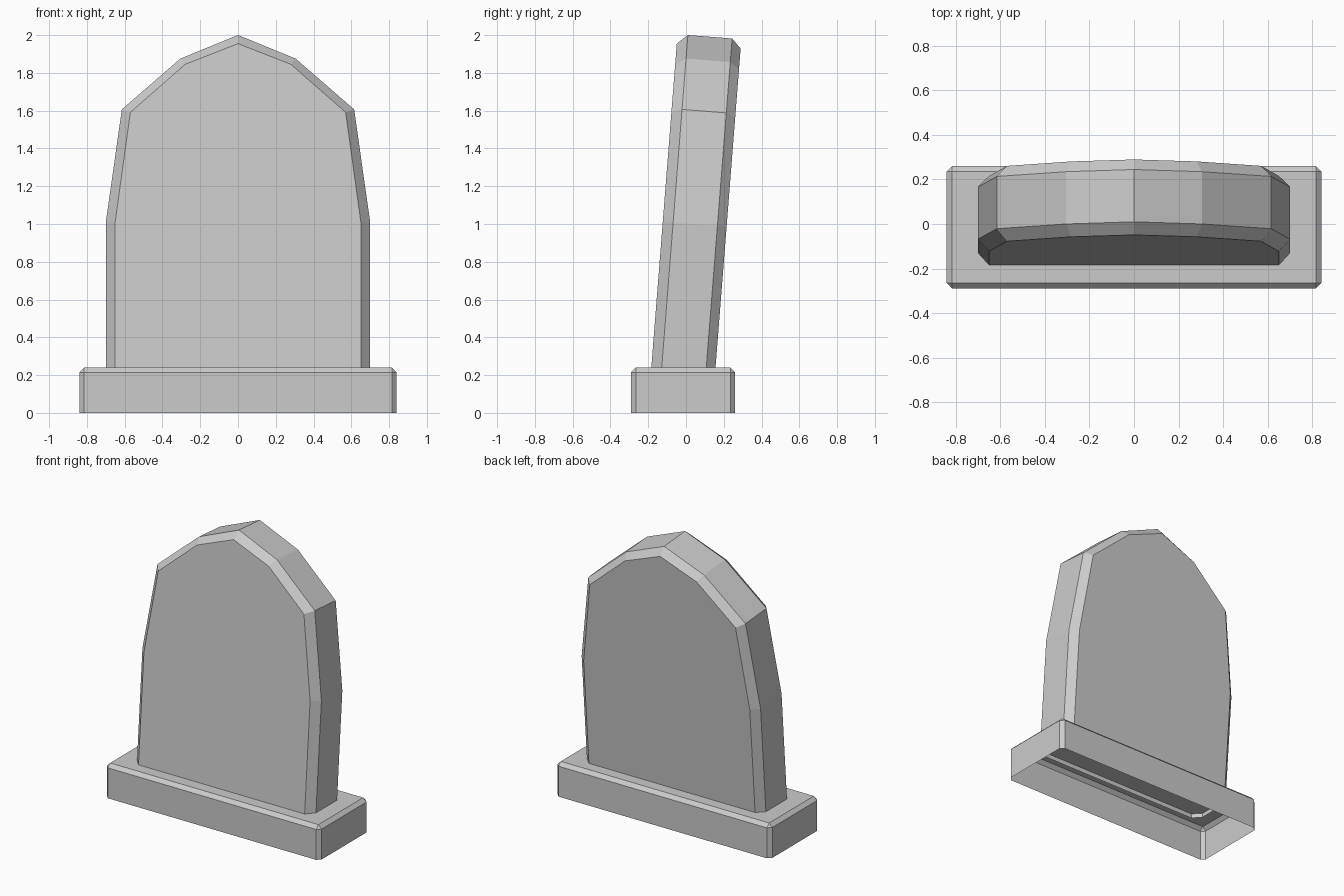
import bpy, bmesh, math

if "Cube" in bpy.data.objects:
    bpy.data.objects.remove(bpy.data.objects["Cube"])

LEAN = math.radians(4.5)
FLOOR = 0.21          # open lower rim of the slab, just inside the base


def finish(bm, name):
    bmesh.ops.recalc_face_normals(bm, faces=bm.faces)
    mesh = bpy.data.meshes.new(name)
    bm.to_mesh(mesh)
    bm.free()
    obj = bpy.data.objects.new(name, mesh)
    bpy.context.collection.objects.link(obj)
    return obj


def lean(x, u, v):
    # tilt a point backwards about the x axis; the lowest row stays level
    if v is None:
        v = (FLOOR + u * math.sin(LEAN)) / math.cos(LEAN)
    return (x, u * math.cos(LEAN) + v * math.sin(LEAN),
            v * math.cos(LEAN) - u * math.sin(LEAN))


# base: bevelled block, open underneath
bm = bmesh.new()
bmesh.ops.create_cube(bm, size=1)
for v in bm.verts:
    v.co.x *= 1.68
    v.co.y = v.co.y * 0.55 - 0.015
    v.co.z = (v.co.z + 0.5) * 0.24
edges = [e for e in bm.edges if max(v.co.z for v in e.verts) > 0.1]
bmesh.ops.bevel(bm, geom=edges, offset=0.025, segments=1,
                profile=0.5, affect='EDGES')
bottom = [f for f in bm.faces if all(v.co.z < 0.001 for v in f.verts)]
bmesh.ops.delete(bm, geom=bottom, context='FACES')
finish(bm, "base")

# slab: four outline rings from front to back, open at the bottom
outer = [(0.70, None), (0.70, 1.0), (0.615, 1.60), (0.305, 1.87)]
inner = [(0.65, None), (0.65, 1.0), (0.57, 1.58), (0.28, 1.835)]
rings = [(inner, 1.945, -0.202), (outer, 1.995, -0.147),
         (outer, 1.995, 0.088), (inner, 1.945, 0.137)]
bm = bmesh.new()
loops = []
for half, peak, u in rings:
    outline = half + [(0, peak)] + [(-x, v) for x, v in reversed(half)]
    loops.append([bm.verts.new(lean(x, u, v)) for x, v in outline])
for a, b in zip(loops, loops[1:]):
    for i in range(len(a) - 1):
        bm.faces.new((a[i], a[i + 1], b[i + 1], b[i]))
bm.faces.new(loops[0])
bm.faces.new(loops[-1])
finish(bm, "headstone_slab")
